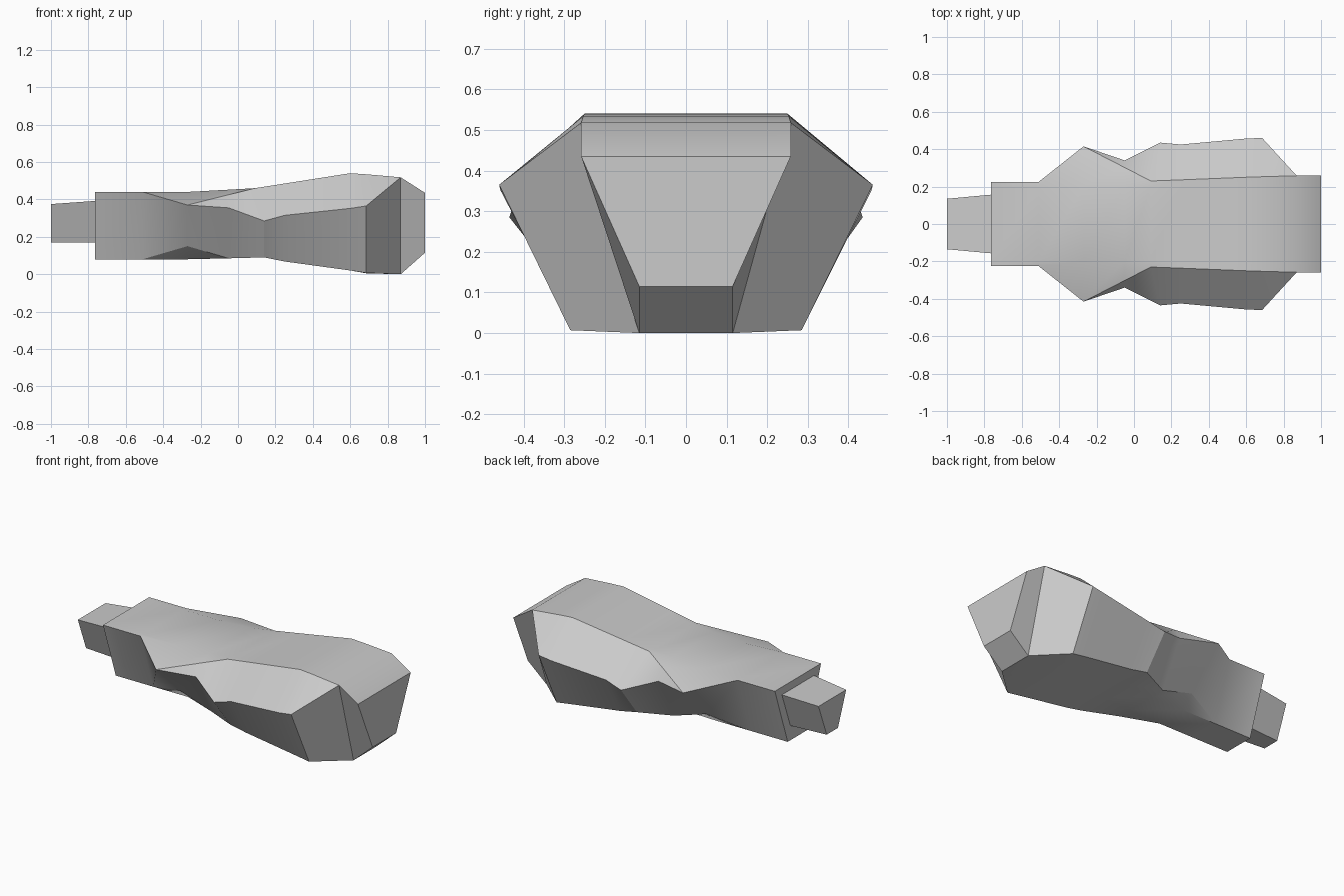
import bpy, bmesh

if "Cube" in bpy.data.objects:
    bpy.data.objects.remove(bpy.data.objects["Cube"])

def loft(name, rings):
    """Skin a list of closed rings, cap both ends, merge coincident points."""
    bm = bmesh.new()
    rows = [[bm.verts.new(p) for p in r] for r in rings]
    n = len(rows[0])
    for a, b in zip(rows, rows[1:]):
        for i in range(n):
            j = (i + 1) % n
            bm.faces.new((a[i], a[j], b[j], b[i]))
    bm.faces.new(rows[0])
    bm.faces.new(rows[-1])
    bmesh.ops.remove_doubles(bm, verts=bm.verts, dist=0.0005)
    bmesh.ops.recalc_face_normals(bm, faces=bm.faces)
    me = bpy.data.meshes.new(name)
    bm.to_mesh(me)
    bm.free()
    ob = bpy.data.objects.new(name, me)
    bpy.context.collection.objects.link(ob)
    bpy.ops.object.select_all(action='DESELECT')
    ob.select_set(True)
    bpy.context.view_layer.objects.active = ob
    bpy.ops.object.shade_smooth_by_angle(angle=0.5)
    return ob

def mirrored(half):
    return half + [(x, -y, z) for x, y, z in reversed(half)]

# Main body sections: x, top-edge x, top z, top edge (y, z), side corner (y, z),
# lower corner (y, z), bottom z
sections = [
    (-.765, -.765, .44, .225, .44, .225, .44, .10, .08, .08),
    (-.51, -.51, .44, .225, .44, .225, .44, .10, .08, .08),
    (-.27, -.27, .44, .415, .37, .415, .37, .18, .15, .08),
    (-.05, -.05, .452, .302, .425, .34, .355, .19, .085, .085),
    (.14, .09, .46, .23, .46, .435, .285, .28, .09, .09),
    (.25, .25, .485, .236, .485, .425, .315, .28, .068, .068),
    (.60, .60, .54, .25, .54, .457, .352, .285, .02, .02),
    (.685, .69, .534, .253, .534, .46, .365, .285, .007, .005),
    (.87, .87, .518, .258, .518, .258, .518, .115, 0, 0),
    (1.0, 1.0, .435, .258, .435, .258, .435, .115, .115, .115),
]
rings = []
for x, ex, tz, ey, ez, sy, sz, ly, lz, bz in sections:
    rings.append(mirrored([(ex, .20, tz), (ex, ey, ez), (x, sy, sz),
                           (x, ly, lz), (x, .10, bz)]))
loft("body", rings)

# Tapered rear stub
loft("rear_stub", [mirrored([(x, yt, zt), (x, yb, .17)])
                   for x, yt, zt, yb in ((-1, .135, .375, .055), (-.75, .158, .393, .075))])
